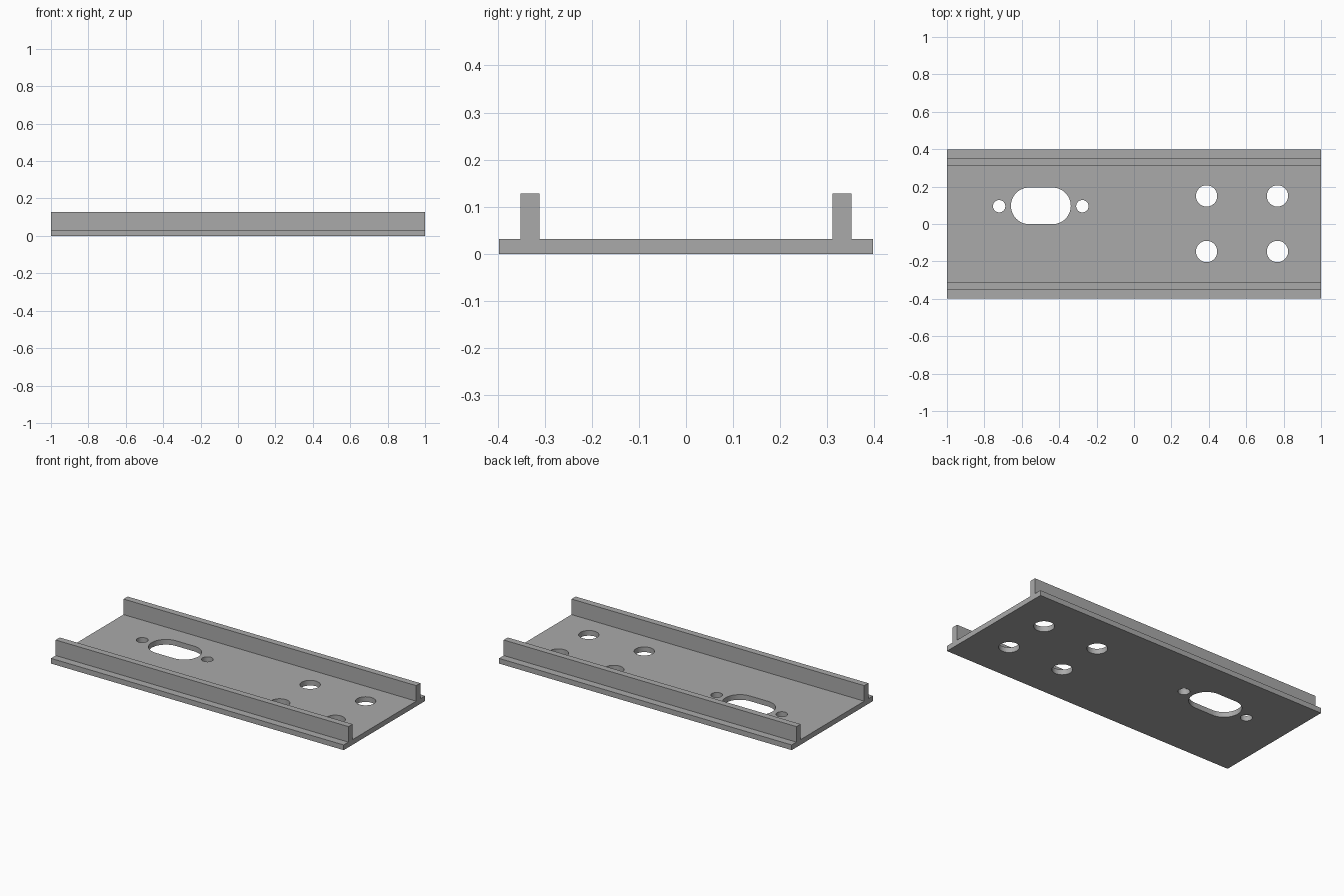
import bpy
import bmesh
from math import cos, sin, pi

if "Cube" in bpy.data.objects:
    bpy.data.objects.remove(bpy.data.objects["Cube"], do_unlink=True)

LENGTH = 2.0
HALF_WIDTH = 0.397
PLATE_TOP = 0.032
RIB_TOP = 0.128
RIB_IN, RIB_OUT = 0.311, 0.351

# Single plain grey finish
grey = bpy.data.materials.new("plain grey")
grey.use_nodes = True
color = (0.4, 0.4, 0.4, 1)
grey.diffuse_color = color
grey.node_tree.nodes["Principled BSDF"].inputs["Base Color"].default_value = color


def make_object(name, bm):
    bmesh.ops.recalc_face_normals(bm, faces=bm.faces)
    mesh = bpy.data.meshes.new(name)
    bm.to_mesh(mesh)
    bm.free()
    mesh.materials.append(grey)
    obj = bpy.data.objects.new(name, mesh)
    bpy.context.collection.objects.link(obj)
    return obj


def add_prism(bm, points, direction):
    face = bm.faces.new([bm.verts.new(p) for p in points])
    result = bmesh.ops.extrude_face_region(bm, geom=[face], use_keep_orig=True)
    verts = [v for v in result["geom"] if isinstance(v, bmesh.types.BMVert)]
    bmesh.ops.translate(bm, verts=verts, vec=direction)


def add_hole(bm, x, y, radius, stretch=0.0, steps=24):
    # Two half circles, moved apart when the hole is a slot
    points = []
    for side in (1, -1):
        count = steps + 1 if stretch else steps
        for i in range(count):
            a = -pi / 2 + pi * i / steps
            points.append((x + side * (stretch + radius * cos(a)),
                           y + side * radius * sin(a), -0.05))
    add_prism(bm, points, (0, 0, 0.15))


# Channel: base plate with two upright ribs, as one extruded profile
half = [(HALF_WIDTH, 0), (HALF_WIDTH, PLATE_TOP), (RIB_OUT, PLATE_TOP),
        (RIB_OUT, RIB_TOP), (RIB_IN, RIB_TOP), (RIB_IN, PLATE_TOP)]
profile = half + [(-y, z) for y, z in reversed(half)]
bm = bmesh.new()
add_prism(bm, [(-LENGTH / 2, y, z) for y, z in profile], (LENGTH, 0, 0))
channel = make_object("ribbed_base_plate", bm)

# Holes: slot with a small screw hole on each side, and four round holes
bm = bmesh.new()
add_hole(bm, -0.498, 0.097, 0.098, stretch=0.062)
for x in (-0.721, -0.276):
    add_hole(bm, x, 0.095, 0.033)
for x in (0.388, 0.767):
    for y in (-0.147, 0.15):
        add_hole(bm, x, y, 0.057)
cutter = make_object("hole_cutter", bm)
cutter.hide_render = True

cut = channel.modifiers.new("holes", 'BOOLEAN')
cut.operation = 'DIFFERENCE'
cut.solver = 'EXACT'
cut.object = cutter
bpy.ops.object.select_all(action='DESELECT')
channel.select_set(True)
bpy.context.view_layer.objects.active = channel
bpy.ops.object.modifier_apply(modifier=cut.name)
bpy.data.objects.remove(cutter, do_unlink=True)

# Smooth hole walls, sharp edges elsewhere
bpy.ops.object.shade_smooth_by_angle(angle=pi / 6)
